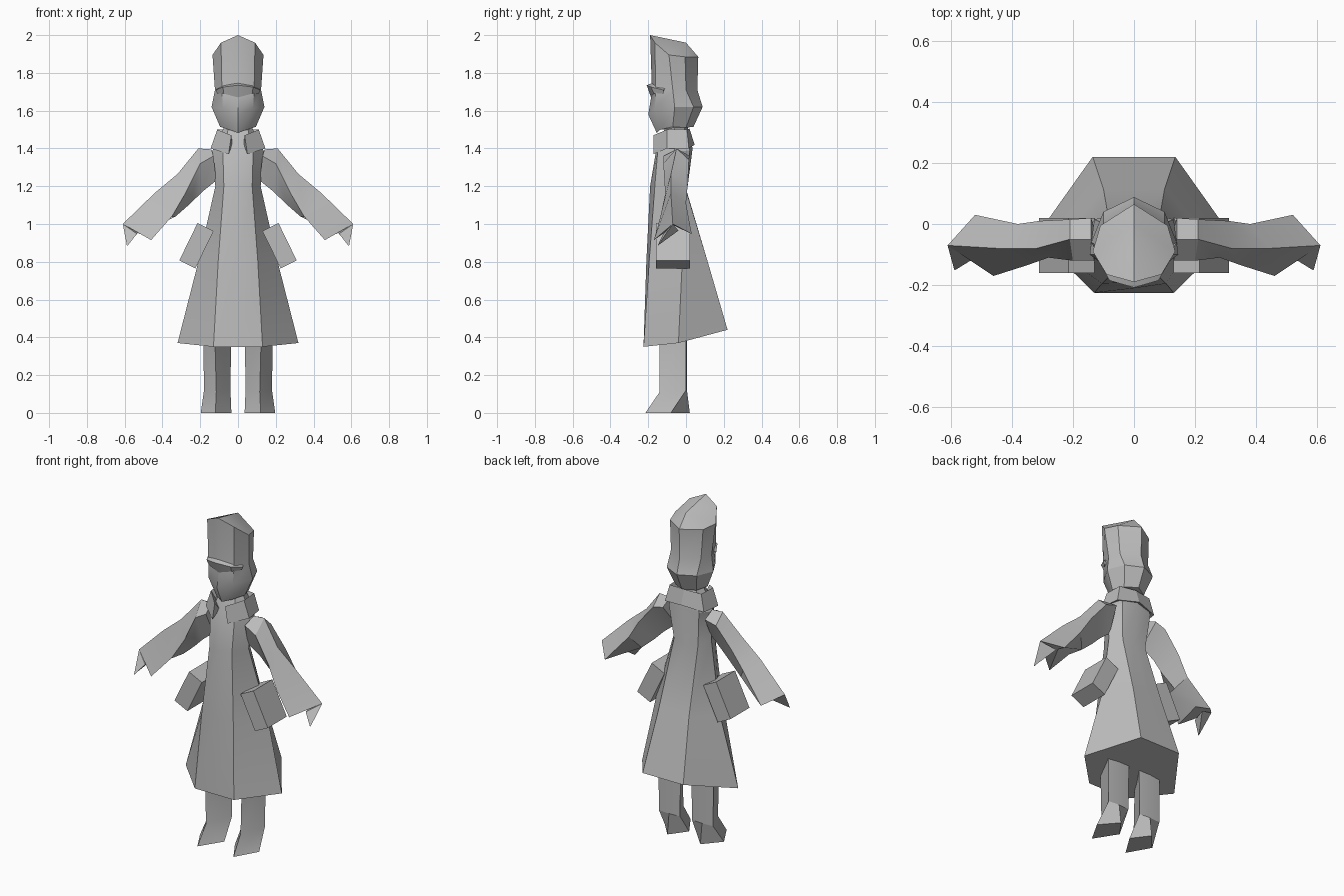
import bpy, bmesh, math
from mathutils import Matrix

cloth = bpy.data.materials.new("plain_grey")
cloth.diffuse_color = (0.5, 0.5, 0.5, 1)


def finish(name, bm):
    bmesh.ops.recalc_face_normals(bm, faces=bm.faces)
    me = bpy.data.meshes.new(name)
    bm.to_mesh(me)
    bm.free()
    me.materials.append(cloth)
    ob = bpy.data.objects.new(name, me)
    bpy.context.collection.objects.link(ob)
    bpy.ops.object.select_all(action='DESELECT')
    bpy.context.view_layer.objects.active = ob
    ob.select_set(True)
    bpy.ops.object.shade_smooth_by_angle(angle=math.radians(30))
    return ob


def loft(name, rings, side=1, apex=None, caps=True):
    """Skin closed rings of points; apex closes the last ring with a fan."""
    bm = bmesh.new()
    vs = [[bm.verts.new((p[0] * side, p[1], p[2])) for p in r] for r in rings]
    n = len(vs[0])
    for a, b in zip(vs, vs[1:]):
        for i in range(n):
            j = (i + 1) % n
            bm.faces.new((a[i], a[j], b[j], b[i]))
    if caps:
        bm.faces.new(vs[0])
        if apex:
            tip = bm.verts.new(apex)
            for i in range(n):
                bm.faces.new((vs[-1][i], vs[-1][(i + 1) % n], tip))
        else:
            bm.faces.new(vs[-1])
    return finish(name, bm)


def full(half):
    """Mirror a front-to-back half ring whose ends lie on x = 0."""
    return half + [(-x, y, z) for x, y, z in half[-2:0:-1]]


# Flared coat from hem to neck
loft("coat", [full(h) for h in (
    [(0, -.225, .35), (.13, -.225, .35), (.32, -.04, .37), (.135, .22, .44), (0, .22, .44)],
    [(0, -.21, .8), (.105, -.195, .8), (.21, -.02, .8), (.10, .115, .8), (0, .115, .8)],
    [(0, -.19, 1.2), (.075, -.165, 1.2), (.12, -.07, 1.2), (.08, 0, 1.18), (0, .005, 1.17)],
    [(0, -.16, 1.38), (.08, -.15, 1.38), (.14, -.06, 1.38), (.10, .02, 1.39), (0, .035, 1.4)],
    [(0, -.11, 1.51), (.05, -.10, 1.51), (.075, -.06, 1.51), (.06, -.01, 1.51), (0, .01, 1.51)])])

# Head and tall hat
loft("head_and_hat", [full(h) for h in (
    [(0, -.155, 1.482), (.05, -.135, 1.5), (.095, -.07, 1.515), (.07, 0, 1.51), (0, .04, 1.515)],
    [(0, -.2, 1.58), (.08, -.165, 1.61), (.14, -.06, 1.62), (.10, .04, 1.62), (0, .088, 1.62)],
    [(0, -.18, 1.7), (.085, -.16, 1.7), (.122, -.07, 1.71), (.10, 0, 1.71), (0, .06, 1.71)],
    [(0, -.19, 2.0), (.09, -.165, 1.96), (.135, -.09, 1.895), (.11, -.005, 1.885), (0, .065, 1.885)])],
    apex=(0, 0, 1.96))

# Short hat brim over the face
loft("hat_brim", [full(h) for h in (
    [(0, -.185, 1.67), (.075, -.17, 1.69), (.11, -.12, 1.69), (0, -.1, 1.69)],
    [(0, -.208, 1.735), (.08, -.185, 1.725), (.118, -.12, 1.71), (0, -.1, 1.71)],
    [(0, -.165, 1.752), (.075, -.155, 1.735), (.11, -.11, 1.715), (0, -.1, 1.715)])])

for side, tag in ((1, "right"), (-1, "left")):
    # Turned-out collar flap
    loft("collar_" + tag, [
        [(.035, -.172, 1.47), (.05, -.172, 1.37), (.03, -.13, 1.42)],
        [(.11, -.10, 1.5), (.145, -.10, 1.4), (.08, -.08, 1.43)],
        [(.105, .005, 1.5), (.13, .015, 1.4), (.07, -.01, 1.43)],
        [(0, .018, 1.505), (0, .046, 1.42), (0, 0, 1.43)]], side)

    # Sleeve widening to the cuff
    loft("sleeve_" + tag, [
        [(.14, -.05, 1.395), (.13, -.12, 1.36), (.115, -.07, 1.23), (.14, .02, 1.36)],
        [(.21, -.05, 1.4), (.2, -.12, 1.32), (.19, -.06, 1.17), (.21, .015, 1.34)],
        [(.32, -.08, 1.265), (.28, -.11, 1.16), (.25, -.06, 1.11), (.31, .01, 1.22)],
        [(.44, -.08, 1.165), (.35, -.135, 1.04), (.33, -.05, 1.04), (.38, .0, 1.11)],
        [(.61, -.07, 1.0), (.46, -.17, .915), (.49, -.06, .99), (.52, .03, .947)]], side)

    # Pointed hand below the cuff
    loft("hand_" + tag, [
        [(.61, -.07, 1.0), (.535, -.12, .948), (.52, -.04, .965)],
        [(.588, -.15, .885), (.584, -.15, .886), (.586, -.147, .887)]], side)

    # Leg and foot with a front ridge
    loft("leg_" + tag, [
        [(.12, -.215, 0), (.197, -.08, 0), (.11, .02, 0), (.035, -.08, 0)],
        [(.115, -.14, .11), (.18, 0, .12), (.11, .005, .12), (.04, 0, .12)],
        [(.125, -.14, .5), (.185, 0, .5), (.11, .005, .5), (.035, 0, .5)]], side)

    # Tilted hip pouch
    bm = bmesh.new()
    bmesh.ops.create_cube(bm, size=1, matrix=(
        Matrix.Translation((.22 * side, -.07, .885))
        @ Matrix.Rotation(math.radians(-26 * side), 4, 'Y')
        @ Matrix.Diagonal((.095, .18, .22, 1))))
    finish("pouch_" + tag, bm)
